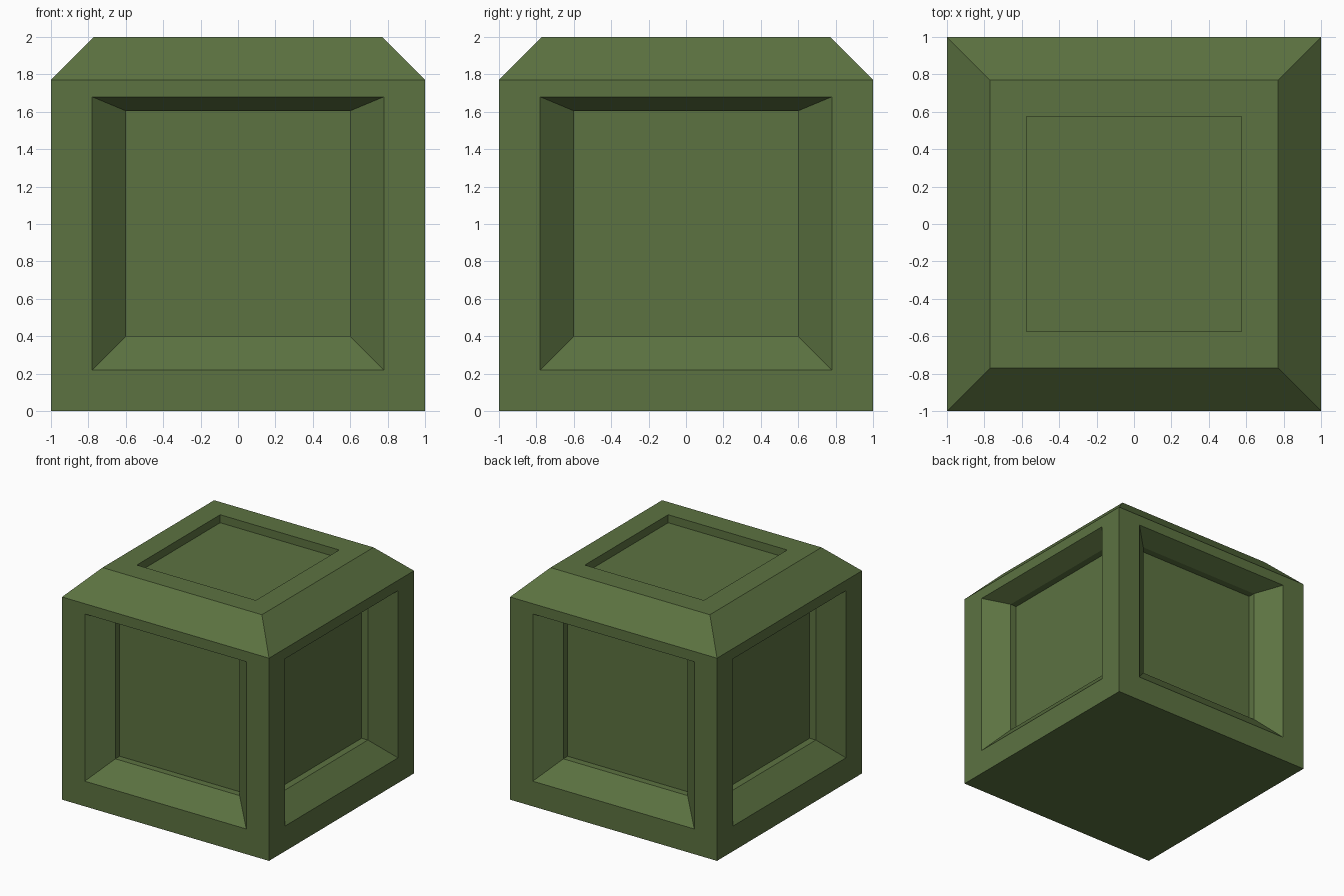
import bpy
import bmesh
from mathutils import Vector

default = bpy.data.objects.get("Cube")
if default:
    bpy.data.objects.remove(default, do_unlink=True)

UP = Vector((0, 0, 1))

# Single flat green
green = bpy.data.materials.new("olive_green")
green.use_nodes = True
colour = (0.107, 0.17, 0.053, 1)
green.diffuse_color = colour
bsdf = next(n for n in green.node_tree.nodes if n.type == 'BSDF_PRINCIPLED')
bsdf.inputs["Base Color"].default_value = colour


def extrude(bm, face):
    return bmesh.ops.extrude_discrete_faces(bm, faces=[face])["faces"][0]


def side_step(bm, face, n, half, low, high, depth):
    """Extrude a side face to a new rectangle sunk in by depth."""
    face = extrude(bm, face)
    across = n.cross(UP)
    middle = face.calc_center_median().z
    for v in face.verts:
        side = half if v.co.dot(across) > 0 else -half
        z = high if v.co.z > middle else low
        v.co = across * side + n * (1 - depth) + UP * z
    return face


def top_step(bm, face, half, z):
    """Extrude a top face to a new centred square at height z."""
    face = extrude(bm, face)
    for v in face.verts:
        v.co = Vector((half if v.co.x > 0 else -half,
                       half if v.co.y > 0 else -half, z))
    return face


bm = bmesh.new()

# Block body
bmesh.ops.create_cube(bm, size=2)
for v in bm.verts:
    v.co.z = 1.77 if v.co.z > 0 else 0
bm.normal_update()
sides = [f for f in bm.faces if abs(f.normal.z) < 0.5]
top = next(f for f in bm.faces if f.normal.z > 0.5)

# Sunken side panels: sloped frame, then a straight step
for face in sides:
    n = face.normal.copy()
    face = side_step(bm, face, n, 0.78, 0.22, 1.68, 0)
    face = side_step(bm, face, n, 0.6, 0.4, 1.605, 0.165)
    side_step(bm, face, n, 0.6, 0.4, 1.605, 0.225)

# Sloped shoulder, flat rim and shallow top panel
top = top_step(bm, top, 0.77, 2)
top = top_step(bm, top, 0.575, 2)
top_step(bm, top, 0.575, 1.93)

bmesh.ops.recalc_face_normals(bm, faces=bm.faces)
mesh = bpy.data.meshes.new("panelled_block")
bm.to_mesh(mesh)
bm.free()
mesh.materials.append(green)
block = bpy.data.objects.new("panelled_block", mesh)
bpy.context.collection.objects.link(block)
